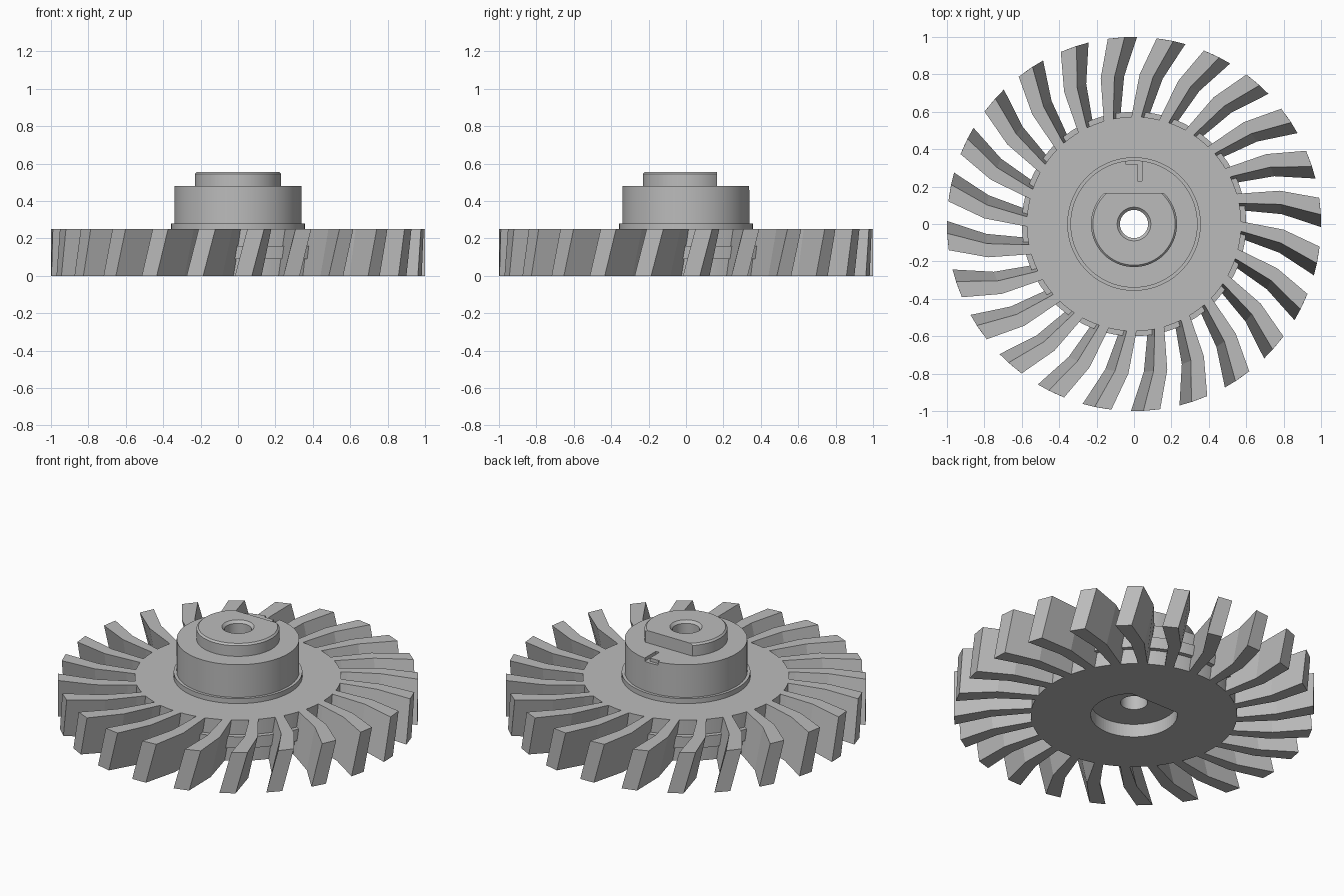
import bpy, bmesh, math
from mathutils import Matrix, Vector

cube = bpy.data.objects.get("Cube")
if cube:
    bpy.data.objects.remove(cube, do_unlink=True)

grey = bpy.data.materials.new("plain_grey")
grey.use_nodes = True
colour = (0.5, 0.5, 0.5, 1)
grey.diffuse_color = colour
grey.node_tree.nodes["Principled BSDF"].inputs["Base Color"].default_value = colour

BLADES = 24
SEGMENTS = 96


def finish(name, bm, smooth=True):
    bmesh.ops.recalc_face_normals(bm, faces=bm.faces)
    mesh = bpy.data.meshes.new(name)
    bm.to_mesh(mesh)
    bm.free()
    mesh.materials.append(grey)
    obj = bpy.data.objects.new(name, mesh)
    bpy.context.collection.objects.link(obj)
    if smooth:
        bpy.ops.object.select_all(action="DESELECT")
        obj.select_set(True)
        bpy.context.view_layer.objects.active = obj
        bpy.ops.object.shade_smooth_by_angle(angle=math.radians(25))
    return obj


def lathe(profile):
    """Spin a closed (radius, z) profile around the vertical axis."""
    bm = bmesh.new()
    verts = [bm.verts.new((r, 0, z)) for r, z in profile]
    edges = [bm.edges.new((v, verts[i - 1])) for i, v in enumerate(verts)]
    bmesh.ops.spin(bm, geom=verts + edges, axis=(0, 0, 1), cent=(0, 0, 0),
                   angle=math.tau, steps=SEGMENTS, use_merge=True)
    bmesh.ops.remove_doubles(bm, verts=bm.verts, dist=1e-5)
    return bm


def prism(outline, z0, z1):
    bm = bmesh.new()
    face = bm.faces.new([bm.verts.new((x, y, z0)) for x, y in outline])
    out = bmesh.ops.extrude_face_region(bm, geom=[face])
    top = [v for v in out["geom"] if isinstance(v, bmesh.types.BMVert)]
    bmesh.ops.translate(bm, verts=top, vec=(0, 0, z1 - z0))
    return bm


def cut(target, cutter):
    mod = target.modifiers.new(cutter.name, "BOOLEAN")
    mod.operation = "DIFFERENCE"
    mod.solver = "EXACT"
    mod.object = cutter
    cutter.hide_render = True
    cutter.hide_set(True)
    cutter.display_type = "WIRE"


# Disc with raised rim band, flange, hub and through bore
bore = 0.075
hub = finish("disc_and_hub", lathe([
    (bore, 0), (0.573, 0), (0.573, 0.09), (0.6, 0.09), (0.6, 0.16),
    (0.573, 0.16), (0.573, 0.25), (0.357, 0.25), (0.357, 0.28),
    (0.34, 0.28), (0.34, 0.48), (bore, 0.48)]))

# D-shaped socket in the underside
radius, flat = 0.24, 0.175
start = math.asin(flat / radius)
sweep = math.pi + 2 * start
arc = [math.pi - start + sweep * i / 64 for i in range(65)]
socket = [(radius * math.cos(a), radius * math.sin(a)) for a in arc]
cut(hub, finish("socket_cutter", prism(socket, -0.1, 0.08), False))

# Shallow angled index slot on the hub top
slot = [(-0.045, 0.34), (-0.045, 0.32), (0.02, 0.32), (0.02, 0.23),
        (0.043, 0.23), (0.043, 0.34)]
cut(hub, finish("index_slot_cutter", prism(slot, 0.46, 0.6), False))

# D-shaped boss with chamfered top and bore
bm = lathe([(bore, 0.48), (0.23, 0.48), (0.23, 0.545), (0.22, 0.555),
            (0.09, 0.555), (bore, 0.54)])
bmesh.ops.bisect_plane(bm, geom=bm.verts[:] + bm.edges[:] + bm.faces[:],
                       plane_co=(0, 0.165, 0), plane_no=(0, 1, 0),
                       clear_outer=True)
bmesh.ops.holes_fill(bm, edges=[e for e in bm.edges if e.is_boundary], sides=0)
finish("keyed_boss", bm)

# Bent, helically leaning blades around the disc
leading = [(-0.16, 0.53), (-0.165, 0.6), (-0.178, 0.78), (-0.14, 0.99)]
trailing = [(-0.05, 0.999), (-0.105, 0.785), (-0.11, 0.6), (-0.11, 0.53)]
lean = Matrix.Rotation(math.radians(-3.8), 3, "Z")
bm = bmesh.new()
for n in range(BLADES):
    turn = Matrix.Rotation(math.tau * n / BLADES, 3, "Z")
    outline = [Vector((x, y, 0)) for x, y in leading + trailing]
    low = [bm.verts.new(turn @ lean @ p) for p in outline]
    high = [bm.verts.new(turn @ p + Vector((0, 0, 0.25))) for p in outline]
    bm.faces.new(low)
    bm.faces.new(high)
    for i in range(len(low)):
        bm.faces.new((low[i - 1], low[i], high[i], high[i - 1]))
finish("blades", bm, False)
